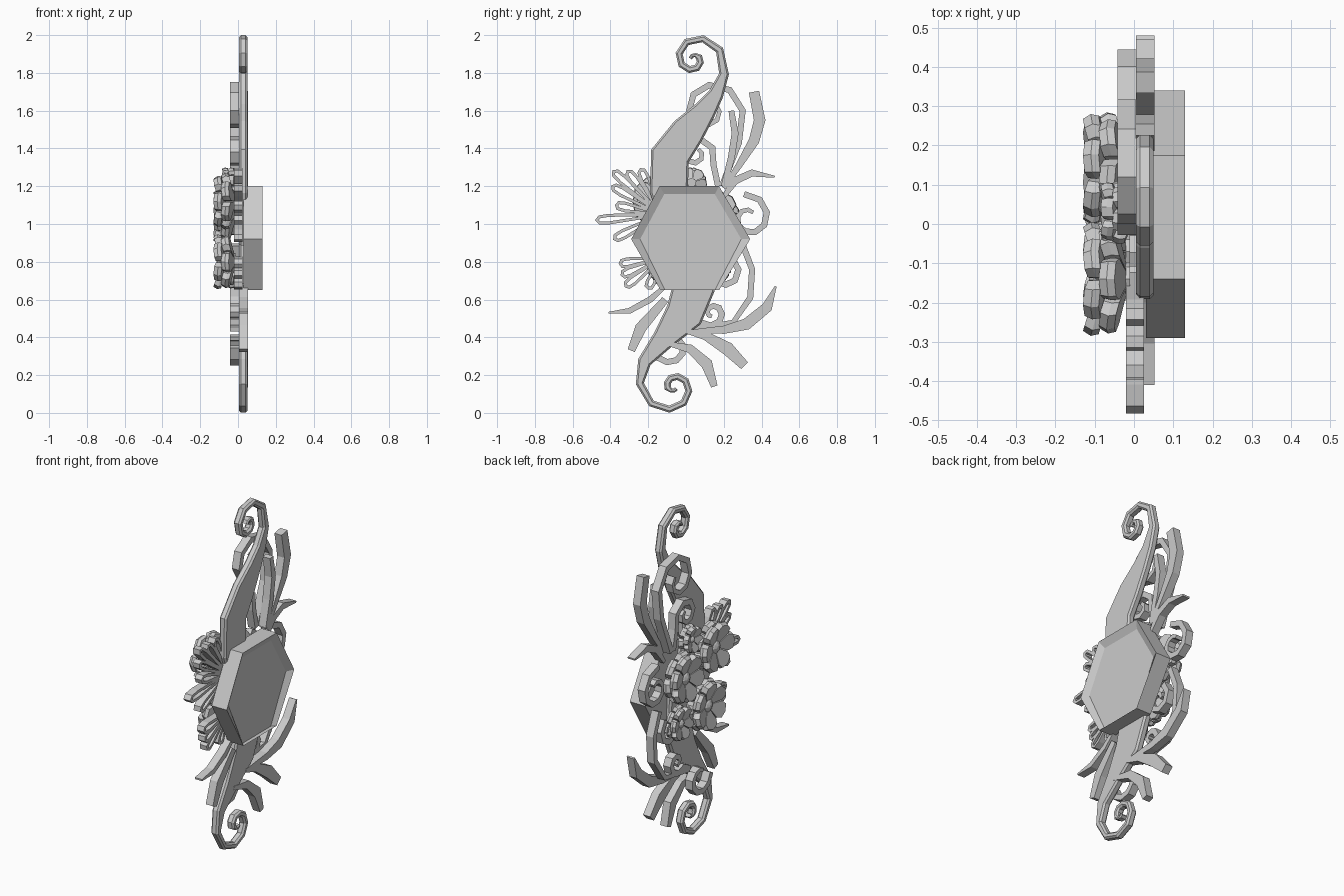
import bpy, bmesh, math
from mathutils import Vector

cube = bpy.data.objects.get("Cube")
if cube:
    bpy.data.objects.remove(cube, do_unlink=True)

metal = bpy.data.materials.new("plain_grey")
metal.use_nodes = True
grey = (0.6, 0.6, 0.6, 1)
metal.diffuse_color = grey
metal.node_tree.nodes["Principled BSDF"].inputs["Base Color"].default_value = grey


def finish(name, bm):
    bmesh.ops.recalc_face_normals(bm, faces=bm.faces)
    mesh = bpy.data.meshes.new(name)
    bm.to_mesh(mesh)
    bm.free()
    mesh.materials.append(metal)
    obj = bpy.data.objects.new(name, mesh)
    bpy.context.collection.objects.link(obj)


def skin(bm, rings):
    """Bridge equal rings of points into a capped solid."""
    loops = [[bm.verts.new(p) for p in ring] for ring in rings]
    for a, b in zip(loops, loops[1:]):
        for i in range(len(a)):
            j = (i + 1) % len(a)
            bm.faces.new((a[i], a[j], b[j], b[i]))
    bm.faces.new(loops[0])
    bm.faces.new(loops[-1])


def sample(values, t):
    f = t * (len(values) - 1)
    i = min(int(f), len(values) - 2)
    return values[i] + (values[i + 1] - values[i]) * (f - i)


def ribbon(name, path, widths, back, front, chamfer=0.0):
    """Strip along a (y, z) path, with thickness along x."""
    pts = [Vector(p) for p in path]
    rings = []
    for i, p in enumerate(pts):
        before = (p - pts[i - 1]).normalized() if i else None
        after = (pts[i + 1] - p).normalized() if i < len(pts) - 1 else None
        before, after = before or after, after or before
        tangent = (before + after).normalized()
        side = Vector((-tangent.y, tangent.x))
        miter = 1 / max(0.7, tangent.dot(after))
        half = sample(widths, i / (len(pts) - 1)) / 2 * miter
        c = min(chamfer, half * 0.6)
        if chamfer:
            section = [(back, c - half), (back + c, -half), (front - c, -half), (front, c - half),
                       (front, half - c), (front - c, half), (back + c, half), (back, half - c)]
        else:
            section = [(back, -half), (front, -half), (front, half), (back, half)]
        rings.append([(x, p.x + side.x * o, p.y + side.y * o) for x, o in section])
    bm = bmesh.new()
    skin(bm, rings)
    finish(name, bm)


def spiral(center, r0, r1, start, end, steps):
    out = []
    for i in range(steps + 1):
        t = i / steps
        a = math.radians(start + (end - start) * t)
        r = r0 * (r1 / r0) ** t
        out.append((center[0] + r * math.cos(a), center[1] + r * math.sin(a)))
    return out


# Main S-shaped body with curled ends
upper = [(0, 0.92), (-0.09, 1.18), (-0.085, 1.36), (0.01, 1.49), (0.1, 1.6), (0.16, 1.69)]
ribbon("upper_body", upper + spiral((0.04, 1.87), 0.178, 0.018, -25, 520, 12),
       [0.2, 0.2, 0.2, 0.18, 0.12, 0.08, 0.05, 0.04] + [0.035] * 8 + [0.02] * 3, 0.005, 0.05, 0.01)
lower = [(0.03, 0.92), (0.04, 0.66), (-0.01, 0.52), (-0.12, 0.39), (-0.22, 0.27)]
ribbon("lower_body", lower + spiral((-0.065, 0.14), 0.18, 0.018, 175, 680, 12),
       [0.2, 0.22, 0.2, 0.12, 0.07, 0.04] + [0.035] * 9 + [0.02] * 3, 0.005, 0.05, 0.01)

# Hexagonal setting with a sunken face
corners = [(-0.29, 0.92), (-0.14, 1.2), (0.175, 1.2), (0.34, 0.92), (0.175, 0.65), (-0.135, 0.65)]
floor = [(0.025 + (y - 0.025) * 0.85, z if z < 0.9 else 0.92 + (z - 0.92) * 0.85) for y, z in corners]
bm = bmesh.new()
skin(bm, [[(x, y, z) for y, z in ring]
          for x, ring in ((0.03, corners), (0.13, corners), (0.108, floor))])
finish("hexagon_setting", bm)

# Curved leaves, root first
leaves = {
    "tall_leaf": ([(0.2, 1.19), (0.28, 1.31), (0.36, 1.44), (0.39, 1.55), (0.36, 1.7)],
                  [0.02, 0.035, 0.055, 0.06, 0.055]),
    "thin_leaf": ([(0.2, 1.2), (0.24, 1.35), (0.26, 1.48), (0.24, 1.6)], [0.03, 0.04, 0.03]),
    "short_leaf": ([(0.19, 1.13), (0.26, 1.23), (0.35, 1.27), (0.47, 1.25)], [0.02, 0.05, 0.01]),
    "wide_leaf": ([(0.02, 0.43), (0.2, 0.44), (0.32, 0.47), (0.43, 0.56), (0.475, 0.67)],
                  [0.02, 0.05, 0.07, 0.01]),
    "lower_leaf": ([(0, 0.43), (0.1, 0.41), (0.22, 0.34), (0.31, 0.25)], [0.02, 0.045, 0.07, 0.05]),
    "bottom_leaf": ([(-0.11, 0.37), (0.02, 0.34), (0.11, 0.26), (0.15, 0.14)],
                    [0.02, 0.045, 0.06, 0.035]),
    "back_leaf": ([(-0.11, 0.6), (-0.24, 0.45), (-0.29, 0.33)], [0.04, 0.06, 0.04]),
    "side_leaf": ([(-0.1, 0.68), (-0.19, 0.6), (-0.3, 0.54), (-0.41, 0.53)], [0.02, 0.04, 0.01]),
}
for name, (path, widths) in leaves.items():
    ribbon(name, path, widths, 0.005, 0.052)

# Scrolled tendrils
scrolls = {
    "upper_scroll": [(0.19, 1.2), (0.28, 1.43)] + spiral((0.12, 1.6), 0.18, 0.05, 0, 400, 9),
    "middle_scroll": [(0.17, 1.2)] + spiral((0.05, 1.37), 0.11, 0.03, -30, 420, 9),
    "side_scroll": spiral((0.33, 1.03), 0.13, 0.04, 100, -310, 10),
    "long_tendril": [(0.3, 0.89), (0.35, 0.76), (0.34, 0.61), (0.25, 0.48), (0.02, 0.44)],
    "inner_scroll": spiral((0.2, 0.74), 0.09, 0.03, 60, -360, 9),
    "lower_scroll": [(0.02, 0.45)] + spiral((0.14, 0.53), 0.08, 0.02, 220, 620, 9),
    "bottom_scroll": spiral((-0.08, 0.35), 0.1, 0.05, 180, 480, 8),
}
for name, path in scrolls.items():
    ribbon(name, path, [0.032, 0.032, 0.02], -0.042, 0.005)

# Fan of looped petals behind the blossoms
tips = [(-0.24, 1.29), (-0.31, 1.28), (-0.385, 1.28), (-0.39, 1.2), (-0.37, 1.1), (-0.475, 1.02),
        (-0.38, 0.92), (-0.35, 0.79), (-0.34, 0.73), (-0.32, 0.67), (-0.2, 0.66)]
for tip in tips:
    root = Vector((-0.13, 1.05 if tip[1] > 0.85 else 0.82))
    along = Vector(tip) - root
    side = Vector((-along.y, along.x)).normalized() * 0.02
    hairpin = [root] + [root + along * f + side * s for f, s in
                        ((0.8, 1), (0.95, 0.8), (0.99, 0), (0.95, -0.8), (0.8, -1))] + [root]
    ribbon("looped_petal", hairpin, [0.016, 0.016], -0.02, 0.025)


def blossom(name, y, z, size, base, turn, thick=0.04):
    """Two cupped rings of thick petals around a stepped hub, facing -x."""
    bm = bmesh.new()
    outline = [(0.15, -0.08), (0.68, -0.36), (0.9, -0.3), (1, 0), (0.9, 0.3), (0.68, 0.36), (0.15, 0.08)]
    for reach, offset, spin in ((1, 0, 30), (0.97, thick, 0)):
        for k in range(6):
            a = math.radians(k * 60 + spin + turn)
            ring = [((r * math.cos(a) - s * math.sin(a)) * size * reach,
                     (r * math.sin(a) + s * math.cos(a)) * size * reach, r) for r, s in outline]
            skin(bm, [[(base - offset - depth - thick * r, y + p * f, z + q * f) for p, q, r in ring]
                      for depth, f in ((0, 1), (thick * 0.5, 1.03), (thick, 0.94))])
    hub = [(0.3, 0), (0.3, 2.1), (0.2, 2.4), (0.08, 2.6)]
    skin(bm, [[(base - depth * thick, y + r * size * math.cos(k * math.pi / 4),
                z + r * size * math.sin(k * math.pi / 4)) for k in range(8)] for r, depth in hub])
    finish(name, bm)


# Three large blossoms
blossom("upper_blossom", -0.14, 1.12, 0.145, -0.01, 0)
blossom("middle_blossom", 0.14, 1.04, 0.145, -0.01, 15)
blossom("lower_blossom", -0.07, 0.8, 0.145, -0.01, 30)
# Small buds filling the gaps
blossom("lower_bud", 0.13, 0.76, 0.1, 0.005, 10, 0.03)
blossom("upper_bud", 0.03, 1.22, 0.08, 0.005, 20, 0.03)
